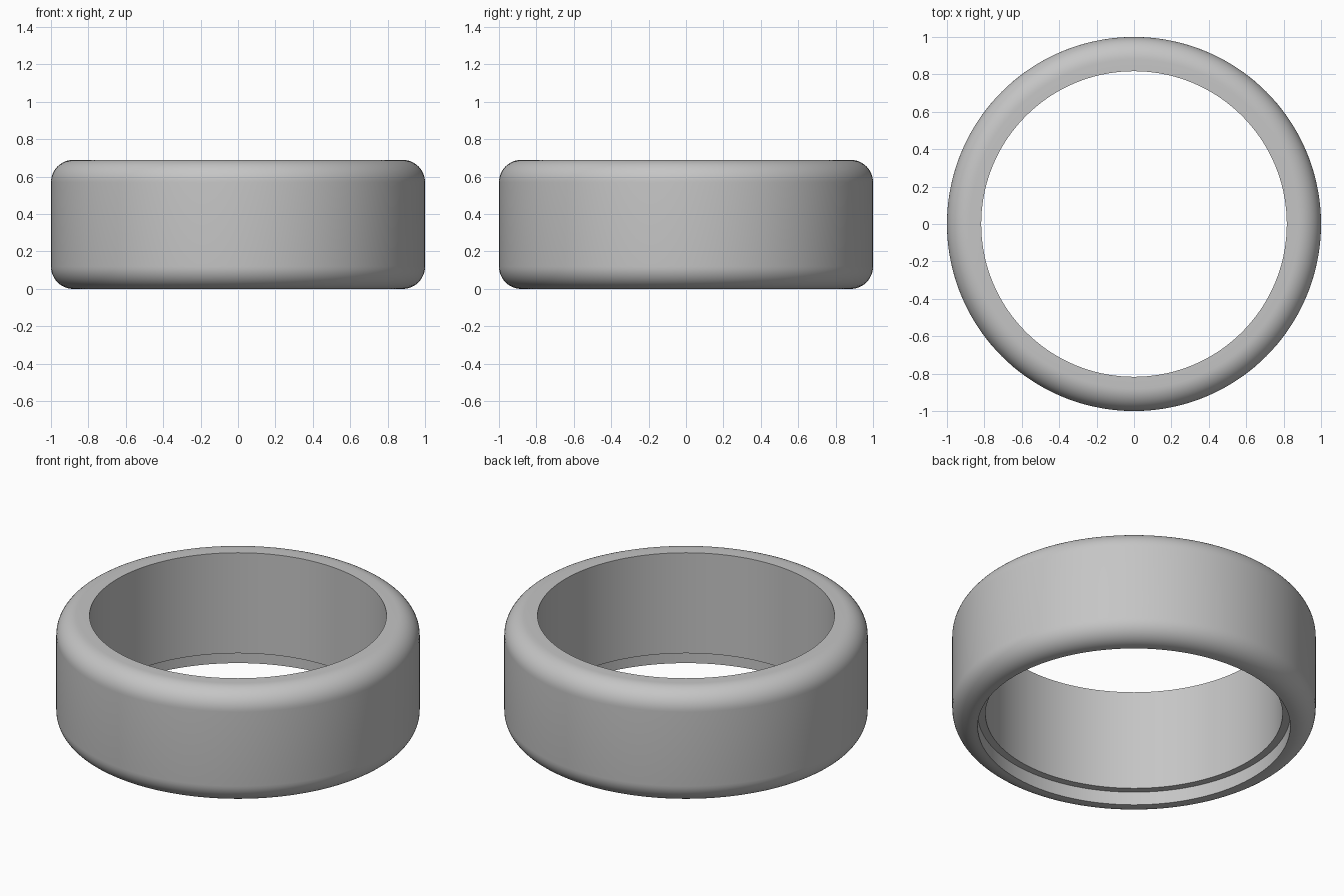
import bpy, bmesh, math

if "Cube" in bpy.data.objects:
    bpy.data.objects.remove(bpy.data.objects["Cube"])

R, H = 1.0, 0.69          # outer radius, height
BORE, STEP, DEPTH = 0.817, 0.86, 0.08   # bore, bottom recess radius and depth
FILLET, ARC, SEG = 0.12, 12, 144

mat = bpy.data.materials.new("plain_grey")
mat.diffuse_color = (0.56, 0.56, 0.56, 1)
mat.use_nodes = True
mat.node_tree.nodes["Principled BSDF"].inputs["Base Color"].default_value = mat.diffuse_color

# Closed cross-section (radius, height): recess, bore, rounded outer wall
profile = [(STEP, 0), (STEP, DEPTH), (BORE, DEPTH), (BORE, H)]
for cz, start in ((H - FILLET, 90), (FILLET, 0)):
    for i in range(ARC + 1):
        a = math.radians(start - 90 * i / ARC)
        profile.append((R - FILLET + FILLET * math.cos(a), cz + FILLET * math.sin(a)))

# Revolve the section into a ring
bm = bmesh.new()
rings = []
for s in range(SEG):
    t = 2 * math.pi * s / SEG
    rings.append([bm.verts.new((r * math.cos(t), r * math.sin(t), z)) for r, z in profile])
n = len(profile)
for s in range(SEG):
    a, b = rings[s], rings[(s + 1) % SEG]
    for i in range(n):
        j = (i + 1) % n
        bm.faces.new((a[i], a[j], b[j], b[i]))
bmesh.ops.recalc_face_normals(bm, faces=bm.faces)
mesh = bpy.data.meshes.new("ring_band")
bm.to_mesh(mesh)
bm.free()
mesh.materials.append(mat)
ring = bpy.data.objects.new("ring_band", mesh)
bpy.context.collection.objects.link(ring)

# Smooth shading with sharp bore and recess edges
bpy.context.view_layer.objects.active = ring
ring.select_set(True)
bpy.ops.object.shade_smooth_by_angle(angle=math.radians(30))
